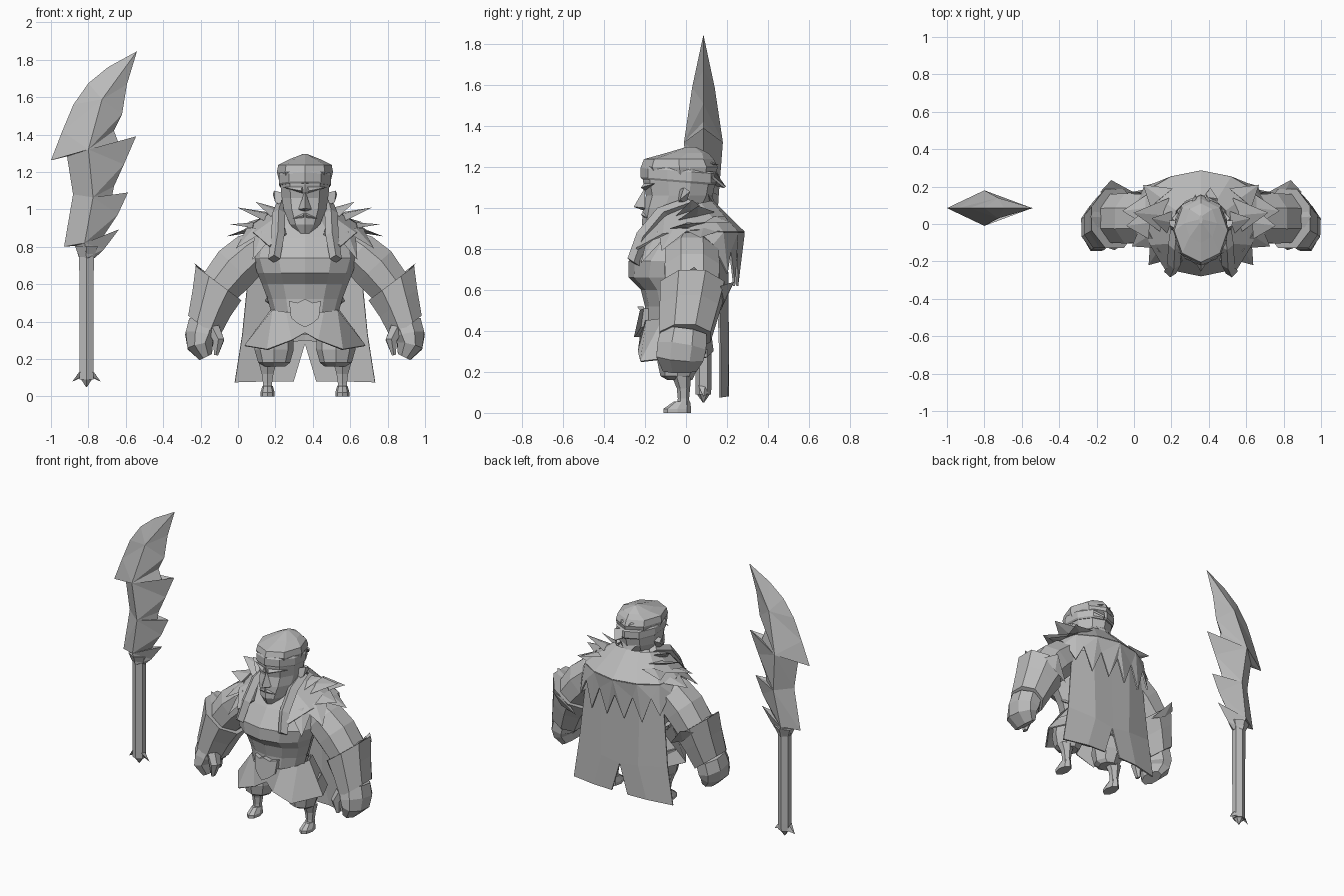
import bpy, bmesh, math
from mathutils import Vector

CX = 0.358  # figure centre line
grey = bpy.data.materials.new("stone_grey")
grey.diffuse_color = (0.5, 0.5, 0.5, 1)


def make(name, verts, faces, mirror=False, thick=0, x=CX):
    me = bpy.data.meshes.new(name)
    me.from_pydata([tuple(v) for v in verts], [], faces)
    me.materials.append(grey)
    bm = bmesh.new()
    bm.from_mesh(me)
    bmesh.ops.recalc_face_normals(bm, faces=bm.faces)
    bm.to_mesh(me)
    bm.free()
    ob = bpy.data.objects.new(name, me)
    bpy.context.collection.objects.link(ob)
    ob.location.x = x
    if mirror:
        m = ob.modifiers.new("mirror", 'MIRROR')
        m.merge_threshold = 0.002
    if thick:
        s = ob.modifiers.new("thickness", 'SOLIDIFY')
        s.thickness = thick
        s.offset = 0
    return ob


def skin(rings, closed=True, caps=True):
    n = len(rings[0])
    verts = [p for r in rings for p in r]
    faces = []
    for i in range(len(rings) - 1):
        for j in range(n if closed else n - 1):
            k = (j + 1) % n
            faces.append((i * n + j, i * n + k, (i + 1) * n + k, (i + 1) * n + j))
    if closed and caps:
        faces += [tuple(range(n)), tuple(range((len(rings) - 1) * n, len(rings) * n))]
    return verts, faces


def loft(name, rows, n=10, x0=0, mirror=False, tilt=0):
    """Stacked rings: (z, half width, front y, back y); tilt lowers the back."""
    rings = []
    for z, w, yf, yb in rows:
        rings.append([(x0 + w * math.sin(a), (yf + yb) / 2 - (yb - yf) / 2 * math.cos(a),
                       z + tilt * math.cos(a)) for a in (2 * math.pi * j / n for j in range(n))])
    return make(name, *skin(rings), mirror)


def tube(name, secs, n=8, axis=None):
    """Limb: (centre, radius across, radius in depth) along a path or fixed axis."""
    rings = []
    cs = [Vector(s[0]) for s in secs]
    for i, (c, ru, rv) in enumerate(secs):
        d = Vector(axis) if axis else cs[min(i + 1, len(cs) - 1)] - cs[max(i - 1, 0)]
        u = d.cross(Vector((0, 1, 0))).normalized()
        v = u.cross(d).normalized()
        rings.append([cs[i] + u * ru * math.cos(a) + v * rv * math.sin(a)
                      for a in (2 * math.pi * (j + .5) / n for j in range(n))])
    return make(name, *skin(rings), True)


def spikes(name, items, t0=.02):
    """Fur tufts: flat diamond pyramids (left base, right base, tip)."""
    vs, fs = [], []
    for a, b, t in items:
        a, b, t = Vector(a), Vector(b), Vector(t)
        nrm = (b - a).cross(t - a).normalized() * t0
        m = (a + b) / 2
        k = len(vs)
        vs += [a, m + nrm, b, m - nrm, t]
        fs += [(k, k + 1, k + 4), (k + 1, k + 2, k + 4), (k + 2, k + 3, k + 4),
               (k + 3, k, k + 4), (k, k + 3, k + 2, k + 1)]
    return make(name, vs, fs, True)


# --- Sword: serrated outline joined to a raised ridge on both sides
SY = 0.085
ridge = [(-.54, 1.845, 0), (-.727, 1.588, .055), (-.80, 1.32, .095),
         (-.775, 1.064, .075), (-.82, .82, .06), (-.81, .74, .045)]
edge = [(-.54, 1.845, 0), (-.695, 1.76, 1), (-.8, 1.674, 1), (-.88, 1.56, 1), (-.94, 1.417, 2),
        (-1, 1.262, 2), (-.914, 1.283, 2), (-.882, 1.08, 3), (-.93, .8, 4), (-.87, .805, 4),
        (-.85, .74, 5), (-.765, .74, 5), (-.717, .786, 4), (-.636, .893, 4), (-.717, .86, 4), (-.642, .973, 3),
        (-.588, 1.09, 3), (-.674, 1.07, 3), (-.663, 1.123, 3), (-.61, 1.24, 2), (-.545, 1.39, 2),
        (-.636, 1.347, 2), (-.663, 1.42, 2), (-.62, 1.508, 1), (-.594, 1.668, 1)]
vs = [(x, SY, z) for x, z, r in edge]
fs = []
for s in (-1, 1):
    base = len(vs)
    vs += [(x, SY + s * t, z) for x, z, t in ridge]
    for i, (x, z, r) in enumerate(edge):
        j = (i + 1) % len(edge)
        q = edge[j][2]
        if r == 0 or q == 0:
            fs.append((i, j, base + max(r, q)))
        else:
            fs.append((i, j, base + r))
            if r != q:
                fs.append((j, base + q, base + r))
make("sword_blade", vs, fs, x=0)
grip = [(.09, .042), (.14, .043), (.745, .045), (.8, .07)]
loft("sword_grip", [(z, r, SY - r * .9, SY + r * .9) for z, r in grip], 6).location.x = -.81
loft("sword_pommel", [(.05, .003, SY - .003, SY + .003), (.1, .04, SY - .038, SY + .038)], 6).location.x = -.81
spikes("pommel_prongs", [((.035, SY - .025, .135), (.03, SY + .025, .1), (.077, SY, .078))],
       .015).location.x = -.81

# --- Torso and neck
loft("torso", [(.33, .19, -.16, .1), (.45, .18, -.2, .1), (.52, .2, -.2, .1), (.6, .23, -.22, .1),
               (.66, .255, -.28, .12), (.74, .28, -.28, .15), (.85, .26, -.2, .17),
               (.95, .17, -.12, .15), (1.03, .1, -.1, .1)], 12)
# Belt buckle plate
pts = [(-.085, .51), (-.04, .5), (0, .52), (.04, .5), (.085, .51), (.075, .42), (.04, .39),
       (0, .37), (-.04, .39), (-.075, .42)]
make("buckle", *skin([[(x, y + abs(x) * .4 + (.51 - z) * -.1, z) for x, z in pts] for y in (-.24, -.21)]))
# Flared tunic skirt
top = [(0, -.21, .45), (.1, -.19, .45), (.17, -.11, .46), (.18, 0, .46), (.14, .09, .45), (0, .11, .45)]
bot = [(0, -.2, .34), (.07, -.23, .3), (.2, -.22, .25), (.32, -.05, .27), (.25, .1, .27), (0, .13, .3)]
make("tunic_skirt", *skin([top, bot], False), True, .01)
# Hip sash points
spikes("sash_points", [((.18, -.1, .57), (.16, .03, .47), (.215, -.04, .51))])

# --- Legs
loft("trouser", [(.16, .06, -.09, .03), (.18, .085, -.125, .04), (.25, .105, -.14, .07),
                 (.36, .1, -.13, .09)], 8, .165, True)
loft("boot_shaft", [(.02, .03, -.045, .02), (.07, .028, -.04, .015), (.12, .036, -.045, .02),
                    (.18, .055, -.07, .025)], 6, .2, True)
loft("boot_foot", [(0, .038, -.11, .025), (.02, .038, -.11, .025), (.055, .028, -.06, .02)], 8, .2, True)

# --- Arms, bracers, hands
tube("upper_arm", [((.22, .03, .83), .08, .1), ((.28, .03, .77), .125, .14), ((.37, .03, .69), .135, .145),
                   ((.46, .03, .58), .12, .14)])
tube("bracer", [((.462, .03, .605), .165, .17), ((.5, .015, .5), .135, .155),
                ((.543, -.005, .37), .11, .135)], 8, (.6, 0, -.8))
spikes("bracer_points", [((.5, -.1, .62), (.5, .16, .6), (.592, .04, .712)),
                         ((.36, .17, .5), (.54, .17, .62), (.48, .235, .64))], .025)
tube("hand", [((.535, -.01, .39), .095, .12), ((.555, -.02, .32), .093, .13), ((.56, -.03, .27), .075, .125),
              ((.53, -.03, .21), .04, .09)])
tube("thumb", [((.49, -.08, .36), .04, .05), ((.462, -.1, .3), .035, .04), ((.475, -.1, .22), .012, .02)], 6)

# --- Cape with centre slit
cape = [[(0, .2, .8), (.15, .2, .8), (.29, .15, .78)],
        [(0, .205, .28), (.14, .205, .3), (.335, .165, .33)],
        [(.06, .205, .08), (.2, .2, .08), (.375, .165, .075)]]
make("cape", *skin(cape, False), True, .01)

# --- Fur mantle with a broad zigzag hem, tufts and lapels
inner = [(0, .13, 1.03), (.08, .12, 1.03), (.13, .07, 1.02), (.14, 0, 1.0), (.13, -.1, .97), (.1, -.2, .87)]
outer = [(0, .282, .88), (.16, .25, .88), (.28, .18, .88), (.32, .05, .89), (.27, -.11, .87), (.19, -.24, .8)]
make("fur_mantle", *skin([inner, outer], False), True, .012)
hem = [(0, .282, .88), (.16, .25, .88), (.28, .18, .88), (.32, .05, .89), (0, .26, .77),
       (.065, .25, .62), (.125, .245, .78), (.19, .235, .62), (.245, .215, .79), (.3, .2, .68), (.33, .13, .82)]
make("fur_hem", hem, [(0, 5, 4), (0, 6, 5), (0, 1, 6), (1, 7, 6), (1, 8, 7), (1, 2, 8), (2, 9, 8),
                      (2, 10, 9), (2, 3, 10)], True, .01)
spikes("shoulder_fur", [((.27, .17, .89), (.31, 0, .89), (.42, .07, .855)),
                        ((.27, .1, .93), (.28, -.08, .9), (.4, -.01, .92)),
                        ((.17, .14, .98), (.22, -.04, .94), (.36, .06, 1.01)),
                        ((.12, .08, 1.0), (.17, -.06, .95), (.265, .03, 1.04)),
                        ((.31, .02, .9), (.22, -.13, .88), (.37, -.12, .79)),
                        ((.27, -.07, .89), (.17, -.19, .86), (.28, -.22, .73)),
                        ((.15, .19, .96), (.27, .09, .93), (.31, .21, .93))], .015)
lap = [((.125, .02, 1.03), .03), ((.14, -.12, .98), .035), ((.145, -.22, .86), .035), ((.165, -.265, .735), .032)]
make("fur_lapel", *skin([[(x - w, y, z), (x, y - .02, z + .02), (x + w, y + .01, z), (x, y + .04, z - .02)]
                         for (x, y, z), w in lap]), True)

# --- Head
loft("head", [(.87, .035, -.19, -.08), (.92, .085, -.215, 0), (1.0, .12, -.21, .1),
              (1.06, .13, -.195, .13), (1.13, .138, -.21, .145), (1.2, .14, -.21, .14)], 10)
loft("hair_cap", [(1.16, .14, -.2, .145), (1.2, .15, -.22, .155), (1.238, .143, -.205, .135),
                  (1.267, .085, -.1, .11), (1.297, .008, .0, .05)], 8)
loft("headband", [(1.125, .14, -.215, .15), (1.135, .147, -.222, .158), (1.18, .147, -.222, .158),
                  (1.19, .14, -.215, .15)], 10, tilt=.015)
make("band_tail", [(.02, .14, 1.17), (.02, .15, 1.11), (.05, .19, 1.1), (.09, .13, 1.15)],
     [(0, 1, 2, 3)], thick=.012)
spikes("back_hair", [((.0, .06, 1.23), (.08, .06, 1.23), (.03, .16, 1.21)),
                     ((-.07, .1, 1.08), (.07, .1, 1.08), (0, .15, .99))])
# Face features
make("nose", [(0, -.2, 1.1), (-.035, -.2, 1.0), (.035, -.2, 1.0), (0, -.255, 1.005), (0, -.2, .985)],
     [(0, 1, 3), (0, 3, 2), (1, 4, 3), (4, 2, 3), (0, 2, 4, 1)])
spikes("brow", [((.01, -.2, 1.085), (.015, -.205, 1.12), (.125, -.15, 1.12))])
spikes("moustache", [((.005, -.21, .98), (.005, -.21, .955), (.07, -.185, .95))], .01)
make("ear", [(.125, -.04, 1.02), (.125, -.03, 1.09), (.13, .02, 1.08), (.13, 0, 1.02),
             (.16, -.03, 1.04), (.165, -.01, 1.1), (.172, .02, 1.08)],
     [(0, 1, 5, 4), (4, 5, 6), (1, 2, 6, 5), (0, 4, 3), (3, 4, 6, 2), (0, 3, 2, 1)], True)
